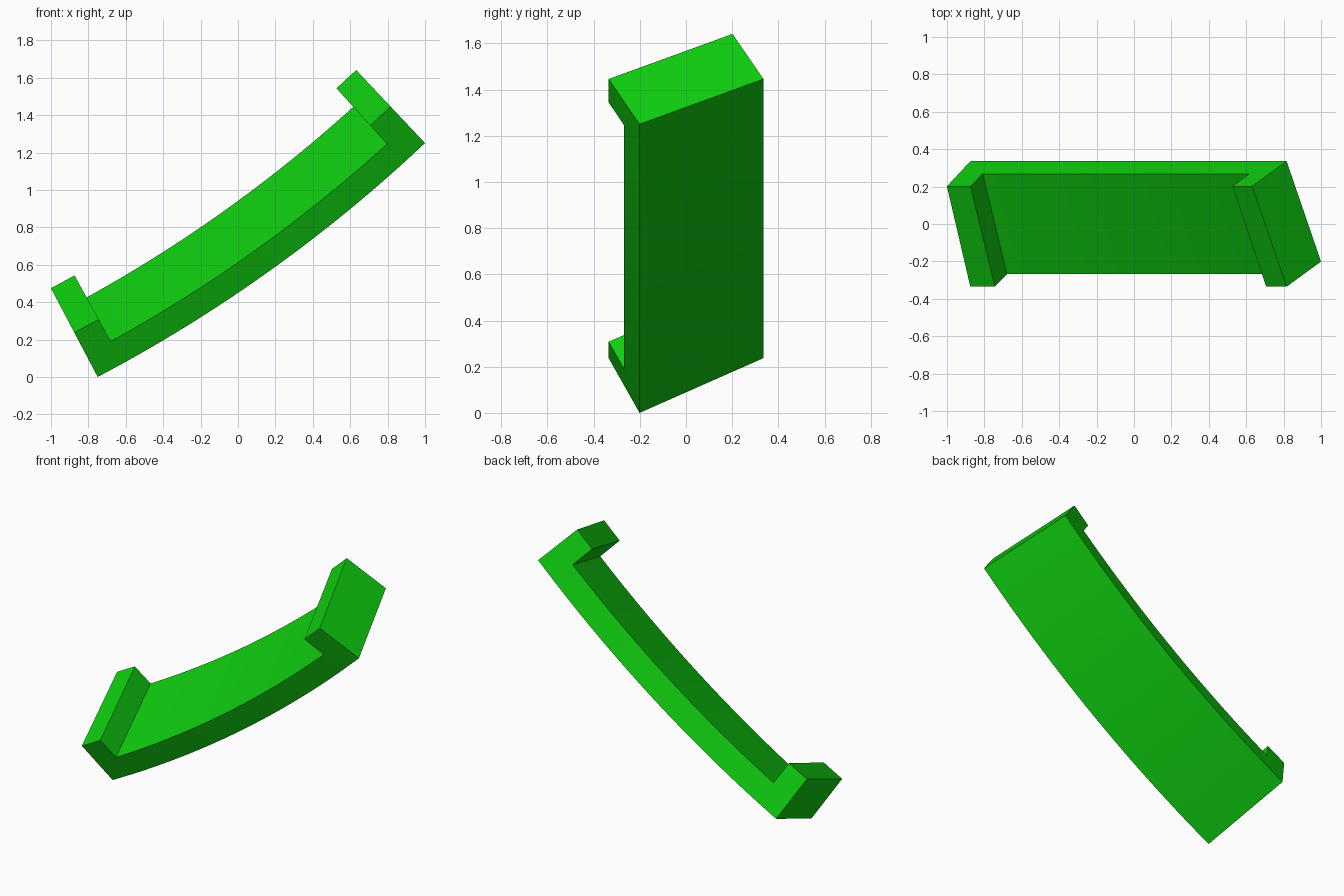
import bpy, bmesh
from math import sin, cos, radians
from mathutils import Vector

cube = bpy.data.objects.get("Cube")
if cube:
    bpy.data.objects.remove(cube, do_unlink=True)

# Single green material
green = bpy.data.materials.new("bright green")
green.use_nodes = True
colour = (0.005, 0.62, 0.005, 1)
green.diffuse_color = colour
green.node_tree.nodes["Principled BSDF"].inputs["Base Color"].default_value = colour

WIDTH, SLAB, LIP_TOP, LIP_LENGTH = 0.6, 0.15, 0.3, 0.154
ROLL = radians(26.57)                       # tilt of the cross-section
START, END = radians(27.8), radians(43.3)   # slope at the low and high ends
START_X, START_Y = -0.75, -0.201
RADIUS = 1.75 / (sin(END) - sin(START))
SEGMENTS = 24


def point(slope, across, up):
    """Place a cross-section point at a station on the arc."""
    y = START_Y + across * cos(ROLL) - up * sin(ROLL)
    n = across * sin(ROLL) + up * cos(ROLL)
    x = START_X + RADIUS * (sin(slope) - sin(START)) - n * sin(slope)
    z = RADIUS * (cos(START) - cos(slope)) + n * cos(slope)
    return Vector((x, y, z))


# Stations along the arc: one cell for each end lip, even cells between
lip = LIP_LENGTH / RADIUS
inner = END - START - 2 * lip
stations = [START] + [START + lip + inner * i / SEGMENTS for i in range(SEGMENTS + 1)] + [END]
levels = (0, SLAB, LIP_TOP)
last = len(stations) - 2

# Solid cells: the slab everywhere, plus a raised lip at each end
cells = {(i, 0) for i in range(last + 1)} | {(0, 1), (last, 1)}

bm = bmesh.new()
verts = {}


def vert(i, side, k):
    key = (i, side, k)
    if key not in verts:
        verts[key] = bm.verts.new(point(stations[i], side * WIDTH, levels[k]))
    return verts[key]


def quad(*keys):
    bm.faces.new([vert(*key) for key in keys])


# Skin only the exposed sides of the cells
for i, k in sorted(cells):
    for s in (0, 1):
        quad((i, s, k), (i + 1, s, k), (i + 1, s, k + 1), (i, s, k + 1))
    for step in (0, 1):
        if (i + 2 * step - 1, k) not in cells:
            j = i + step
            quad((j, 0, k), (j, 1, k), (j, 1, k + 1), (j, 0, k + 1))
        if (i, k + 2 * step - 1) not in cells:
            j = k + step
            quad((i, 0, j), (i + 1, 0, j), (i + 1, 1, j), (i, 1, j))

bmesh.ops.recalc_face_normals(bm, faces=bm.faces)
mesh = bpy.data.meshes.new("curved_bracket")
bm.to_mesh(mesh)
bm.free()
mesh.materials.append(green)
bracket = bpy.data.objects.new("curved_bracket", mesh)
bpy.context.collection.objects.link(bracket)

# Smooth the arc, keep the corners sharp
bpy.ops.object.select_all(action="DESELECT")
bracket.select_set(True)
bpy.context.view_layer.objects.active = bracket
bpy.ops.object.shade_smooth_by_angle(angle=radians(30))
